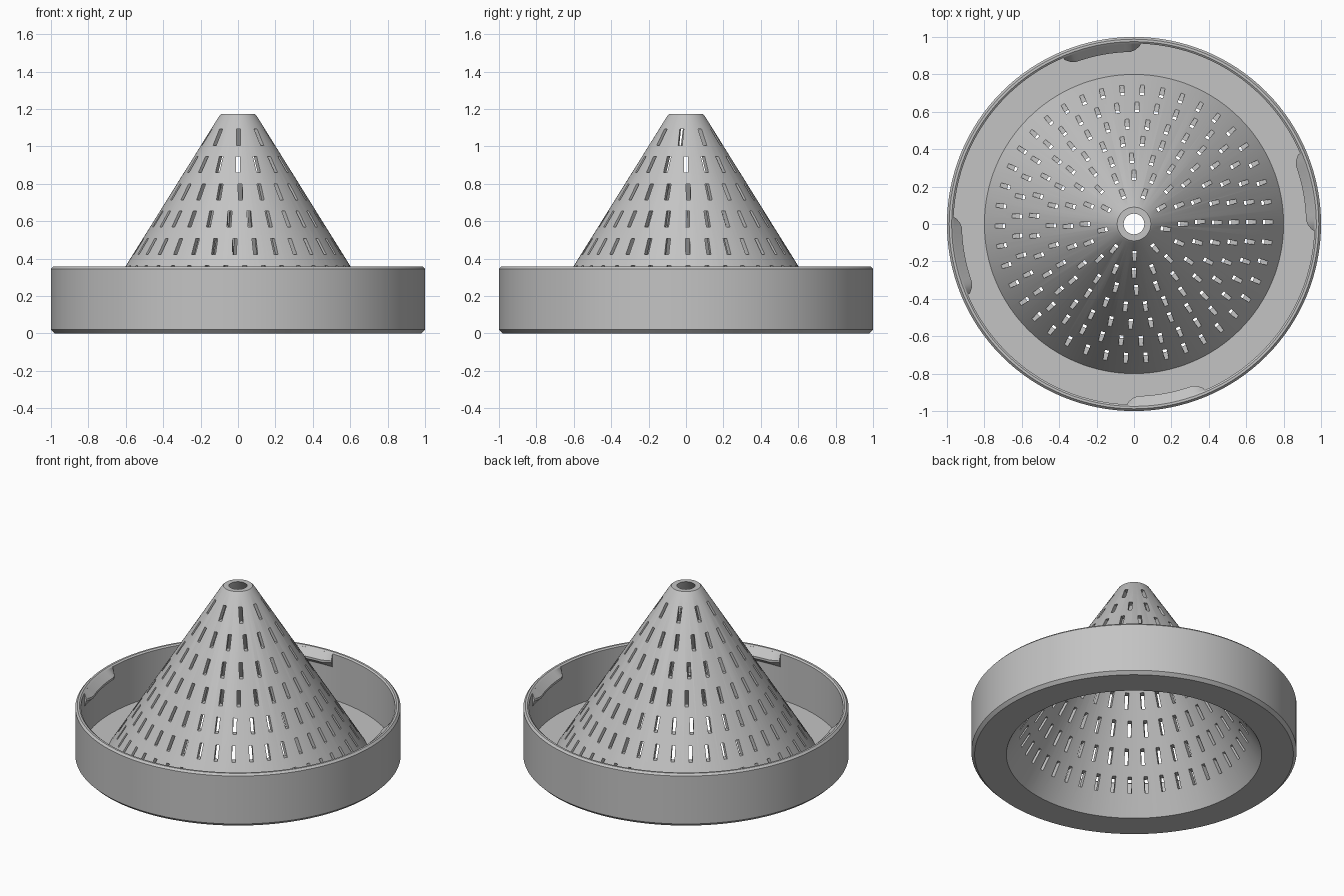
import bpy, bmesh, math
from mathutils import Matrix

if "Cube" in bpy.data.objects:
    bpy.data.objects.remove(bpy.data.objects["Cube"])

grey = bpy.data.materials.new("plain_grey")
grey.use_nodes = True
grey.diffuse_color = (0.55, 0.55, 0.55, 1)
grey.node_tree.nodes["Principled BSDF"].inputs["Base Color"].default_value = grey.diffuse_color


def make_object(name, bm):
    bmesh.ops.recalc_face_normals(bm, faces=bm.faces)
    mesh = bpy.data.meshes.new(name)
    bm.to_mesh(mesh)
    bm.free()
    mesh.materials.append(grey)
    obj = bpy.data.objects.new(name, mesh)
    bpy.context.collection.objects.link(obj)
    return obj


def smooth(obj):
    bpy.ops.object.select_all(action='DESELECT')
    obj.select_set(True)
    bpy.context.view_layer.objects.active = obj
    bpy.ops.object.shade_smooth_by_angle(angle=math.radians(25))


def ring(bm, profile, angle):
    return [bm.verts.new((r * math.cos(angle), r * math.sin(angle), z)) for r, z in profile]


def bridge(bm, a, b):
    n = len(a)
    for i in range(n):
        j = (i + 1) % n
        bm.faces.new((a[i], a[j], b[j], b[i]))


# Tray and hollow cone as one revolved closed profile
body_profile = [(0.785, 0), (0.98, 0), (1, 0.02), (1, 0.345), (0.988, 0.358),
                (0.975, 0.358), (0.965, 0.35), (0.965, 0.04), (0.8, 0.04),
                (0.1, 1.163), (0.09, 1.172), (0.055, 1.172)]
SEGMENTS = 128
bm = bmesh.new()
rings = [ring(bm, body_profile, math.tau * k / SEGMENTS) for k in range(SEGMENTS)]
for k in range(SEGMENTS):
    bridge(bm, rings[k], rings[(k + 1) % SEGMENTS])
body = make_object("strainer_body", bm)

# Radial slot cutters: (count, starting angle) for each row from the bottom
rows = [(42, 0.8), (37, 1), (31, 1), (26, 1), (20, 2), (16, 0), (9, -9)]
bm = bmesh.new()
for i, (count, start) in enumerate(rows):
    z = 0.173 + 0.146 * i
    radius = 0.6 - (z - 0.36) * 0.6235
    for k in range(count):
        turn = Matrix.Rotation(math.radians(start) + math.tau * k / count, 4, 'Z')
        place = Matrix.Translation((radius - 0.015, 0, z))
        size = Matrix.Diagonal((0.15, 0.022, 0.086, 1))
        bmesh.ops.create_cube(bm, size=1, matrix=turn @ place @ size)
cutter = make_object("slot_cutter", bm)
cutter.hide_render = True

cut = body.modifiers.new("slots", 'BOOLEAN')
cut.operation = 'DIFFERENCE'
cut.solver = 'EXACT'
cut.object = cutter
bpy.context.view_layer.objects.active = body
bpy.ops.object.modifier_apply(modifier=cut.name)
bpy.data.objects.remove(cutter)
smooth(body)

# Four locking tabs under the rim, tapered at both ends
STEPS = 16
for t, side in enumerate(("left", "back", "right", "front")):
    bm = bmesh.new()
    slices = []
    for k in range(STEPS + 1):
        u = k / STEPS
        depth = 0.045 * min(1, 0.25 + 8 * min(u, 1 - u))
        profile = [(0.975, 0.35), (0.965, 0.35), (0.965 - depth, 0.31),
                   (0.965 - depth, 0.295), (0.965, 0.26), (0.975, 0.26)]
        slices.append(ring(bm, profile, math.radians(90 * t - 2 + 25 * u)))
    for a, b in zip(slices, slices[1:]):
        bridge(bm, a, b)
    bm.faces.new(slices[0])
    bm.faces.new(slices[-1])
    smooth(make_object(side + "_locking_tab", bm))
